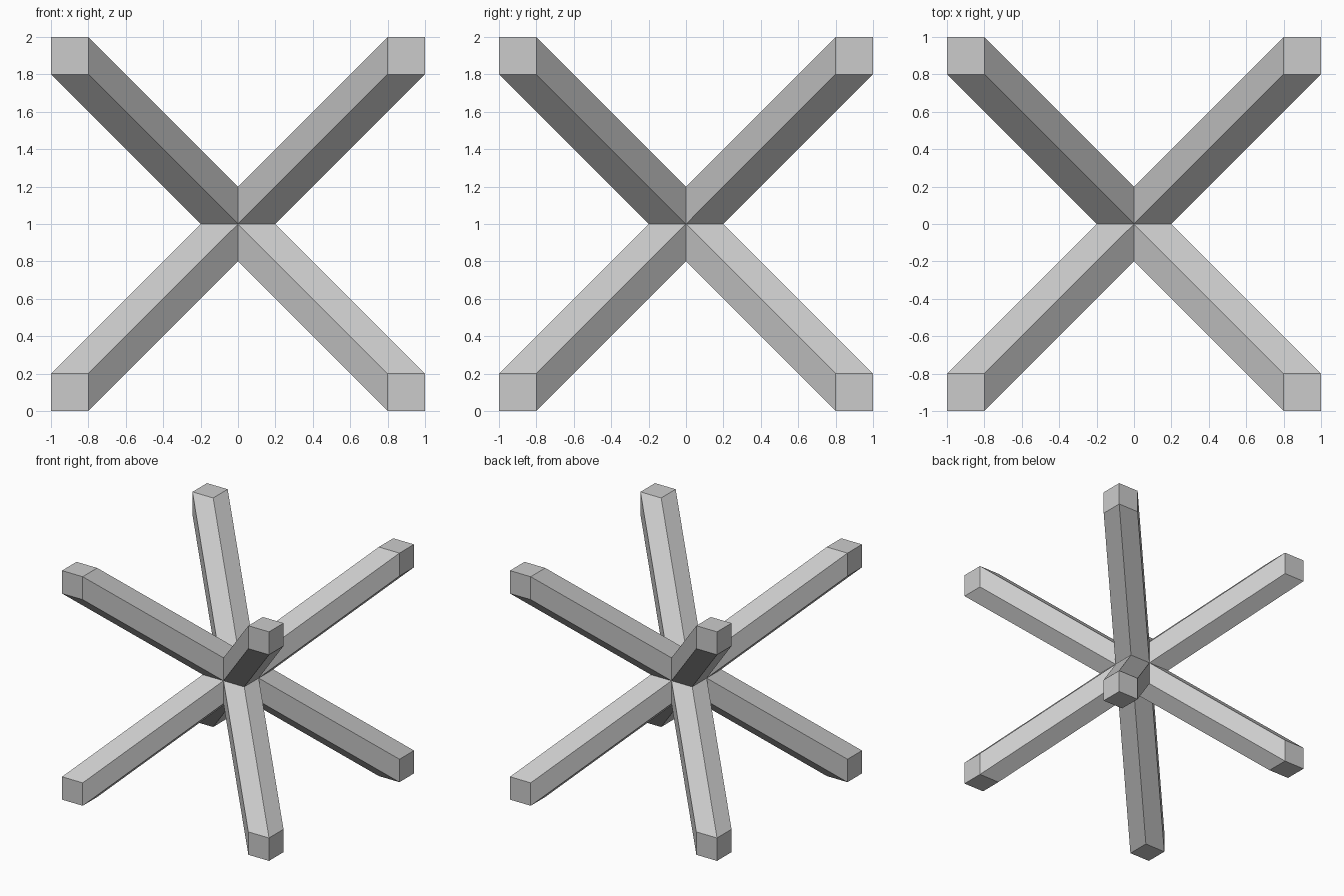
import bpy
import bmesh
from mathutils import Matrix, Vector

if "Cube" in bpy.data.objects:
    bpy.data.objects.remove(bpy.data.objects["Cube"])

ARM = 0.2      # width of the square arm end
REACH = 1.0    # distance from the centre to the outer end

bm = bmesh.new()

# Corner cube at the tip of one arm, open on its three inward sides
bmesh.ops.create_cube(bm, size=ARM, matrix=Matrix.Translation([REACH - ARM / 2] * 3))
inward = [f for f in bm.faces if sum(f.normal) < 0]
bmesh.ops.delete(bm, geom=inward, context='FACES')

# Sweep the open rim diagonally back to the centre
rim = [e for e in bm.edges if e.is_boundary]
swept = bmesh.ops.extrude_edge_only(bm, edges=rim)
inner = [v for v in swept["geom"] if isinstance(v, bmesh.types.BMVert)]
bmesh.ops.translate(bm, verts=inner, vec=Vector([ARM - REACH] * 3))
bmesh.ops.recalc_face_normals(bm, faces=bm.faces)

mesh = bpy.data.meshes.new("diagonal_arms")
bm.to_mesh(mesh)
bm.free()

# Mirror the arm into all eight octants, welded at the centre
arms = bpy.data.objects.new("diagonal_arms", mesh)
arms.location.z = REACH
bpy.context.collection.objects.link(arms)
mirror = arms.modifiers.new("eight_arms", 'MIRROR')
mirror.use_axis = (True, True, True)
mirror.use_mirror_merge = True
mirror.merge_threshold = 0.001
